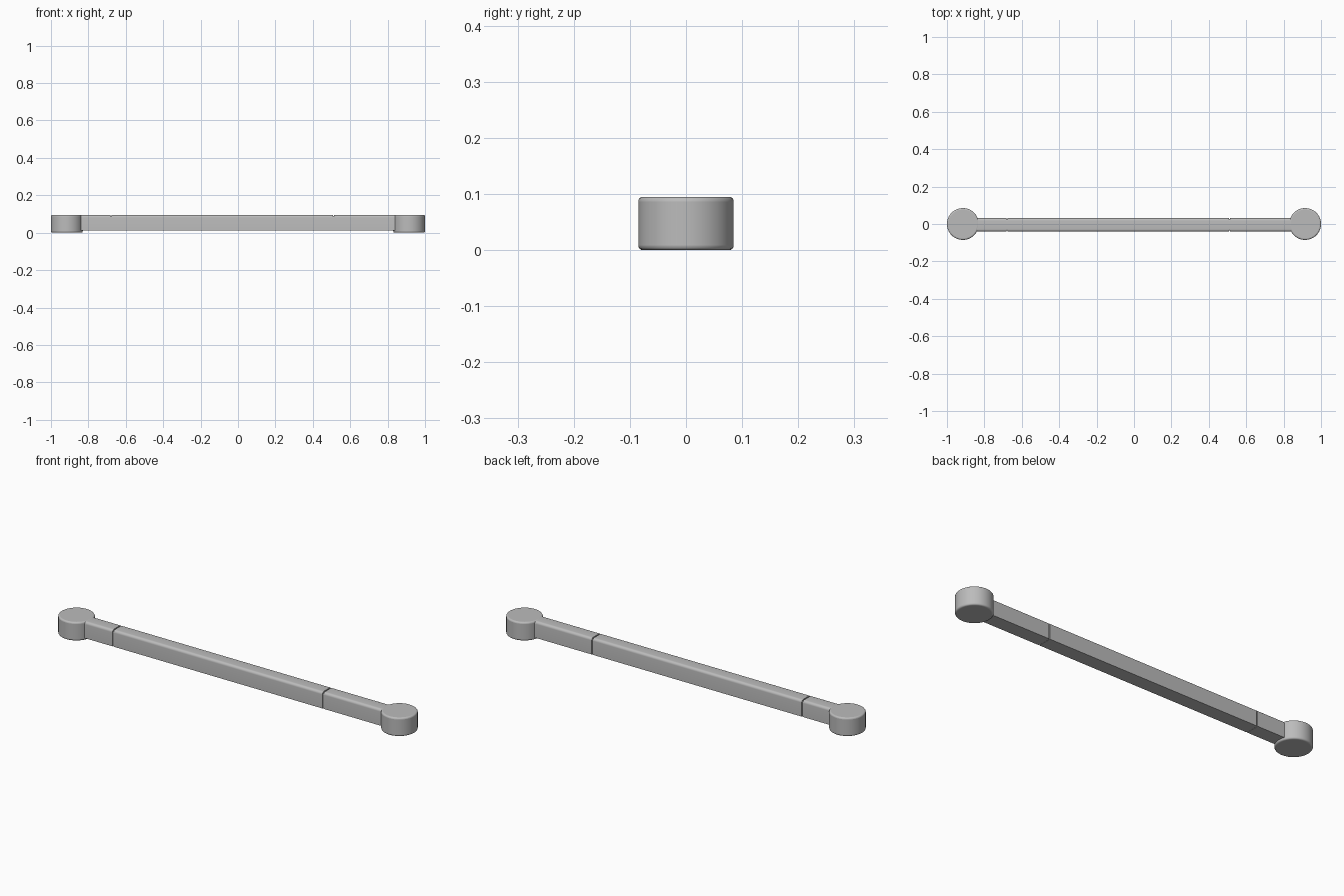
import bpy, bmesh, math

cube = bpy.data.objects.get("Cube")
if cube:
    bpy.data.objects.remove(cube)

GREY = (0.5, 0.5, 0.5, 1)
mat = bpy.data.materials.new("plain grey")
mat.use_nodes = True
mat.diffuse_color = GREY
mat.node_tree.nodes["Principled BSDF"].inputs["Base Color"].default_value = GREY


def finish(obj, name):
    obj.name = name
    obj.data.materials.append(mat)
    bpy.context.view_layer.objects.active = obj
    obj.select_set(True)
    bpy.ops.object.shade_smooth_by_angle(angle=math.radians(35))
    obj.select_set(False)


def end_cap(name, x):
    """Upright round cap with softened rims."""
    bpy.ops.mesh.primitive_cylinder_add(vertices=64, radius=0.085, depth=0.095,
                                        location=(x, 0, 0.0475))
    obj = bpy.context.object
    bevel = obj.modifiers.new("rim", 'BEVEL')
    bevel.width, bevel.segments = 0.008, 4
    bevel.limit_method, bevel.angle_limit = 'ANGLE', math.radians(40)
    finish(obj, name)


def bar(name, x0, x1, half=0.036, bottom=0.011, top=0.0945, fillet=0.013):
    """Straight bar along x: square bottom edges, rounded top edges."""
    y = -0.005
    profile = [(y - half, bottom), (y + half, bottom)]
    for side, start in ((1, 0), (-1, 90)):
        for i in range(7):
            a = math.radians(start + i * 15)
            profile.append((y + side * (half - fillet) + fillet * math.cos(a),
                            top - fillet + fillet * math.sin(a)))
    bm = bmesh.new()
    face = bm.faces.new([bm.verts.new((x0, py, pz)) for py, pz in profile])
    ext = bmesh.ops.extrude_face_region(bm, geom=[face], use_keep_orig=True)
    verts = [v for v in ext["geom"] if isinstance(v, bmesh.types.BMVert)]
    bmesh.ops.translate(bm, vec=(x1 - x0, 0, 0), verts=verts)
    bmesh.ops.recalc_face_normals(bm, faces=bm.faces)
    mesh = bpy.data.meshes.new(name)
    bm.to_mesh(mesh)
    bm.free()
    obj = bpy.data.objects.new(name, mesh)
    bpy.context.collection.objects.link(obj)
    finish(obj, name)


# Round end caps
end_cap("right_end_cap", -0.915)
end_cap("left_end_cap", 0.915)

# Three bar sections separated by narrow seams
SEAM = 0.003
bar("right_bar_section", -0.9, -0.68 - SEAM)
bar("middle_bar_section", -0.68 + SEAM, 0.51 - SEAM)
bar("left_bar_section", 0.51 + SEAM, 0.9)

# Slim core closing the seams from inside
bar("inner_core", -0.7, 0.53, half=0.031, bottom=0.012, top=0.089, fillet=0.01)
